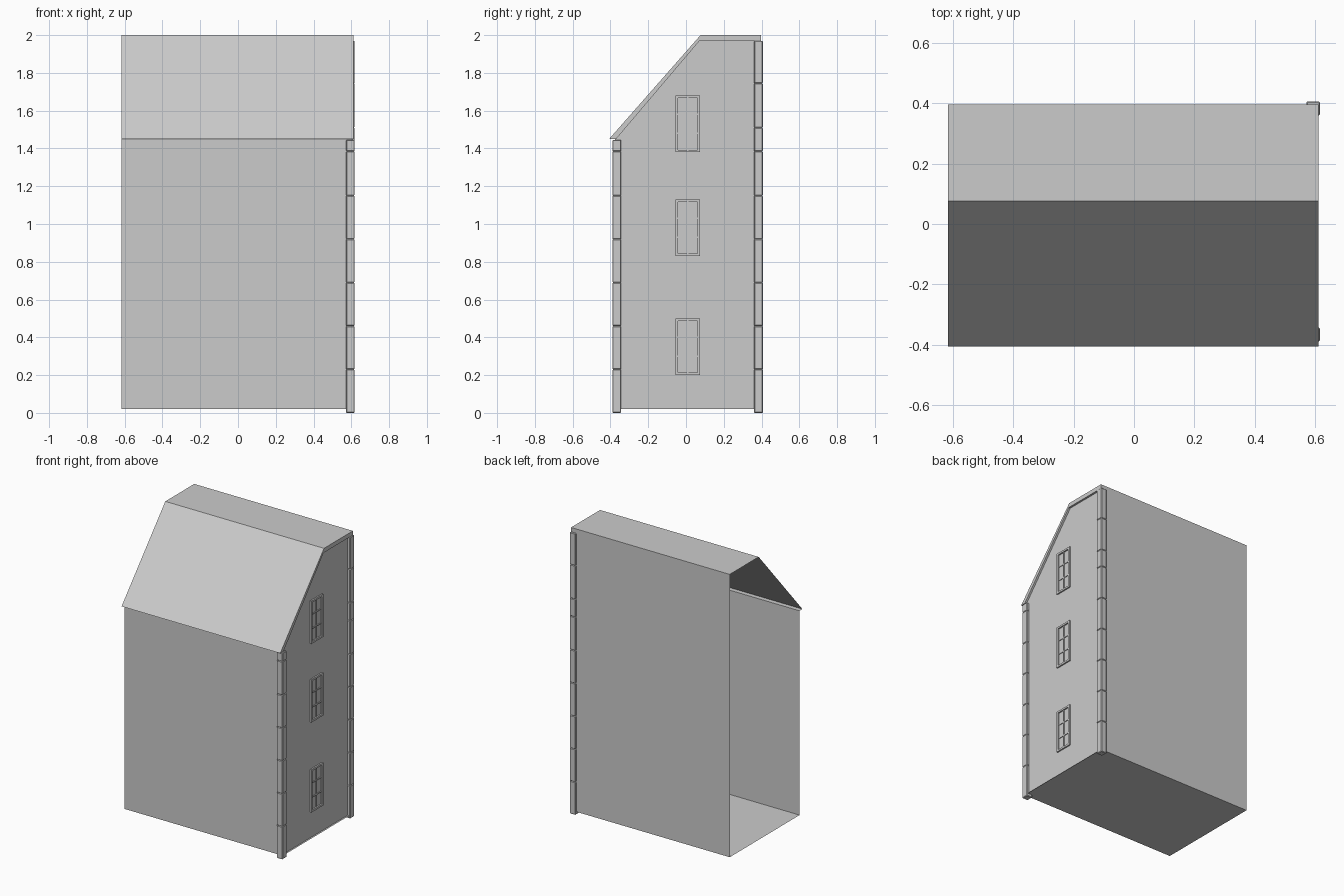
import bpy, bmesh

if "Cube" in bpy.data.objects:
    bpy.data.objects.remove(bpy.data.objects["Cube"])

X0, XW, XR = -0.617, 0.598, 0.612      # open end, gable wall, roof end
YF, YB, ZF = -0.375, 0.397, 0.02       # front wall, back wall, floor
EAVE, RIDGE, TOPB = (-0.407, 1.45), (0.077, 2.0), (YB, 2.0)


def finish(name, bm):
    bmesh.ops.recalc_face_normals(bm, faces=bm.faces)
    me = bpy.data.meshes.new(name)
    bm.to_mesh(me)
    bm.free()
    ob = bpy.data.objects.new(name, me)
    bpy.context.collection.objects.link(ob)
    return ob


def sheet(name, path, x0, x1):
    """Sweep an open (y, z) path along x as a thin surface."""
    bm = bmesh.new()
    a = [bm.verts.new((x0, y, z)) for y, z in path]
    b = [bm.verts.new((x1, y, z)) for y, z in path]
    for i in range(len(path) - 1):
        bm.faces.new((a[i], b[i], b[i + 1], a[i + 1]))
    return finish(name, bm)


def prism(name, outline, x0, x1):
    """Extrude a closed (y, z) outline along x."""
    bm = bmesh.new()
    f = bm.faces.new([bm.verts.new((x0, y, z)) for y, z in outline])
    if x1 > x0:
        ext = bmesh.ops.extrude_face_region(bm, geom=[f])
        vs = [v for v in ext["geom"] if isinstance(v, bmesh.types.BMVert)]
        bmesh.ops.translate(bm, verts=vs, vec=(x1 - x0, 0, 0))
    return finish(name, bm)


def add_box(bm, lo, hi, bevel=0.0):
    vs = bmesh.ops.create_cube(bm, size=1)["verts"]
    for v in vs:
        v.co = [(lo[i] + hi[i]) / 2 + v.co[i] * (hi[i] - lo[i]) for i in range(3)]
    if bevel:
        edges = list({e for v in vs for e in v.link_edges})
        bmesh.ops.bevel(bm, geom=edges, offset=bevel, segments=1, affect='EDGES')


# Shell: front wall, floor and back wall as thin sheets, left end open
sheet("walls_and_floor", [(YF, 1.45), (YF, ZF), (YB, ZF), TOPB], X0, XW + 0.012)
# Roof with eave soffit
sheet("roof", [(YF, 1.45), EAVE, RIDGE, TOPB], X0, XR)
# Gable end wall
gable = prism("gable_wall", [(YF, ZF), (YB, ZF), (YB, 1.985), (0.077, 1.985),
                             (YF, 1.47)], XW, XW)
# Trim under the roof edge
prism("gable_trim", [EAVE, RIDGE, TOPB, (YB, 1.97), (0.072, 1.97), (-0.37, 1.45)],
      XW, XR)

# Corner stones: stacked chamfered blocks
base = [0, 0.23, 0.46, 0.69, 0.92, 1.15, 1.385]
for name, ya, yb, levels in (("front_corner_stones", -0.39, -0.343, base + [1.445]),
                             ("back_corner_stones", 0.36, 0.407,
                              base + [1.51, 1.745, 1.97])):
    bm = bmesh.new()
    for z0, z1 in zip(levels, levels[1:]):
        add_box(bm, (0.572, ya, z0), (0.617, yb, z1), 0.004)
    finish(name, bm)

# Windows: raised frame with glazing bars, two columns by three rows
W0, W1, H = -0.055, 0.075, 0.30
for n, z in enumerate((0.2, 0.83, 1.38)):
    bm = bmesh.new()
    t = 0.013
    for y in (W0, W1 - t):
        add_box(bm, (XW - 0.005, y, z), (XW + 0.01, y + t, z + H))
    for zz in (z, z + H - t):
        add_box(bm, (XW - 0.005, W0 + t, zz), (XW + 0.01, W1 - t, zz + t))
    ym = (W0 + W1) / 2
    add_box(bm, (XW - 0.005, ym - 0.004, z + t), (XW + 0.006, ym + 0.004, z + H - t))
    for k in (1, 2):
        zz = z + H * k / 3
        add_box(bm, (XW - 0.005, W0 + t, zz - 0.004), (XW + 0.005, W1 - t, zz + 0.004))
    finish("window_%d" % (n + 1), bm)
